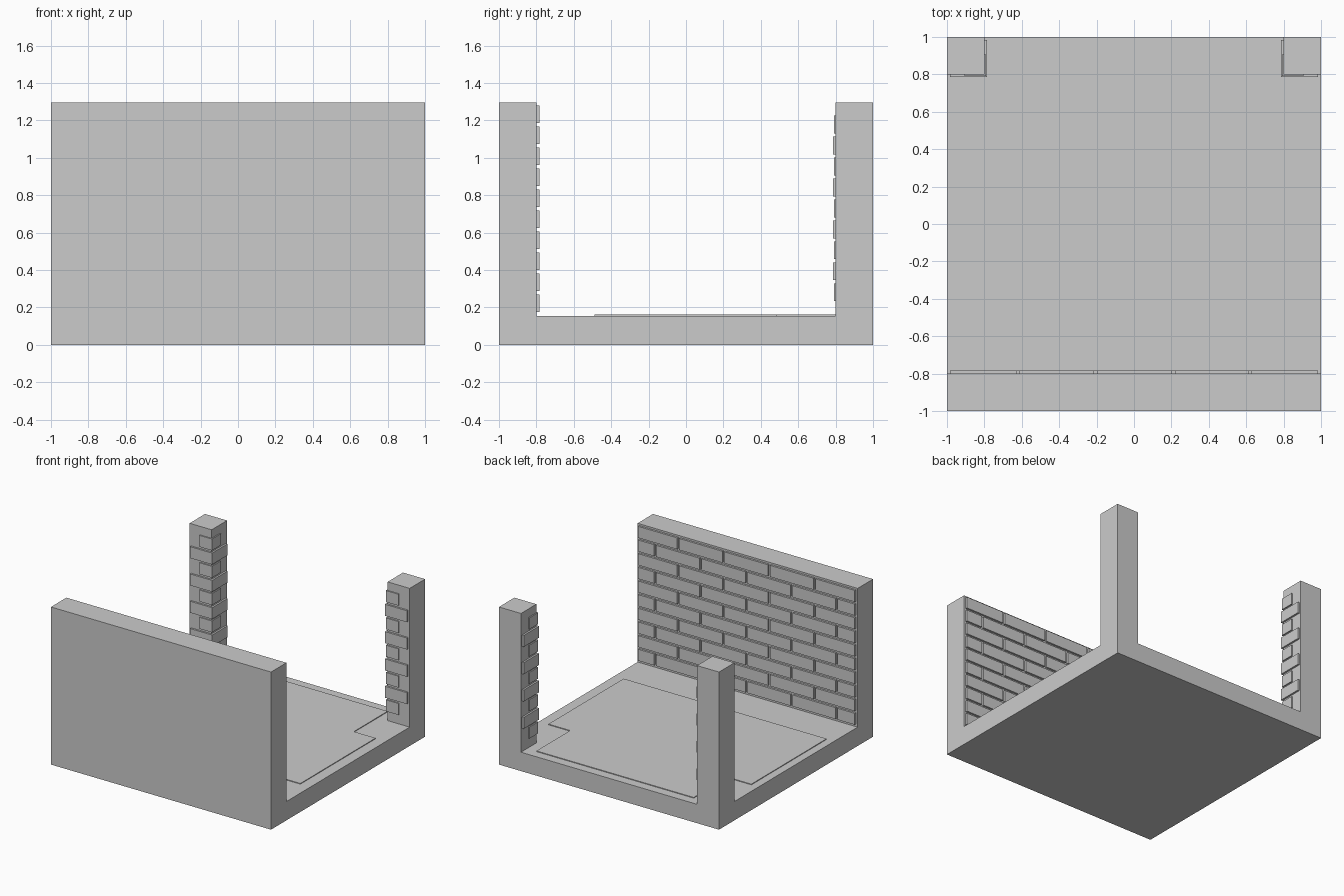
import bpy, bmesh
from mathutils import Vector

if "Cube" in bpy.data.objects:
    bpy.data.objects.remove(bpy.data.objects["Cube"])

FLOOR, TOP = 0.155, 1.295


def finish(name, bm):
    bmesh.ops.recalc_face_normals(bm, faces=bm.faces[:])
    me = bpy.data.meshes.new(name)
    bm.to_mesh(me)
    bm.free()
    ob = bpy.data.objects.new(name, me)
    bpy.context.collection.objects.link(ob)
    return ob


def raise_faces(bm, faces, height):
    out = bmesh.ops.extrude_face_region(bm, geom=faces)
    verts = [g for g in out["geom"] if isinstance(g, bmesh.types.BMVert)]
    bmesh.ops.translate(bm, verts=verts, vec=(0, 0, height))
    return [g for g in out["geom"] if isinstance(g, bmesh.types.BMFace)]


def add_prism(bm, outline, z0, z1):
    face = bm.faces.new([bm.verts.new((x, y, z0)) for x, y in outline])
    raise_faces(bm, [face], z1 - z0)


def rect(x0, x1, y0, y1):
    return [(x0, y0), (x1, y0), (x1, y1), (x0, y1)]


# Floor slab with front wall and back corner posts raised from it
bm = bmesh.new()
lines = [-1, -0.8, 0.8, 1]
grid = [[bm.verts.new((x, y, 0)) for x in lines] for y in lines]
cells = [bm.faces.new((grid[j][i], grid[j][i + 1], grid[j + 1][i + 1], grid[j + 1][i]))
         for j in range(3) for i in range(3)]
tops = raise_faces(bm, cells, FLOOR)
centres = [(f, f.calc_center_median()) for f in tops]
wall = [f for f, c in centres if c.y < -0.8]
posts = [f for f, c in centres if c.y > 0.8 and abs(c.x) > 0.8]
raise_faces(bm, wall, TOP - FLOOR)
for f in posts:
    raise_faces(bm, [f], TOP - FLOOR)
bmesh.ops.dissolve_limit(bm, angle_limit=0.01, verts=bm.verts[:], edges=bm.edges[:])
finish("room_shell", bm)

# Raised floor panel, notched around the posts
bm = bmesh.new()
add_prism(bm, [(-0.935, -0.49), (0.91, -0.49), (0.91, 0.487), (0.712, 0.487),
               (0.712, 0.925), (-0.718, 0.925), (-0.718, 0.487), (-0.935, 0.487)],
          FLOOR, FLOOR + 0.006)
finish("floor_panel", bm)

# Running-bond bricks on the inside of the front wall
bm = bmesh.new()
pitch, gap = 0.1122, 0.018
for row in range(10):
    z1 = 1.28 - row * pitch
    joints = [-0.62, -0.205, 0.21, 0.62] if row % 2 == 0 else [-0.82, -0.41, 0.0, 0.415, 0.83]
    ends = [-0.985 - gap / 2] + joints + [0.985 + gap / 2]
    for a, b in zip(ends, ends[1:]):
        add_prism(bm, rect(a + gap / 2, b - gap / 2, -0.8, -0.784), z1 - pitch + gap, z1)
finish("wall_bricks", bm)

# Corner bricks wrapping the inner edge of each post
for side, name in ((-1, "left_post_bricks"), (1, "right_post_bricks")):
    bm = bmesh.new()
    for row in range(9):
        z1 = 1.225 - row * pitch
        reach = 0.905 if row % 2 == 0 else 0.985
        near = 0.79 if row % 2 == 0 else 0.785
        corner = [(near, near), (reach, near), (reach, 0.8), (0.8, 0.8), (0.8, reach), (near, reach)]
        add_prism(bm, [(side * x, y) for x, y in corner], z1 - pitch + gap, z1)
    finish(name, bm)
